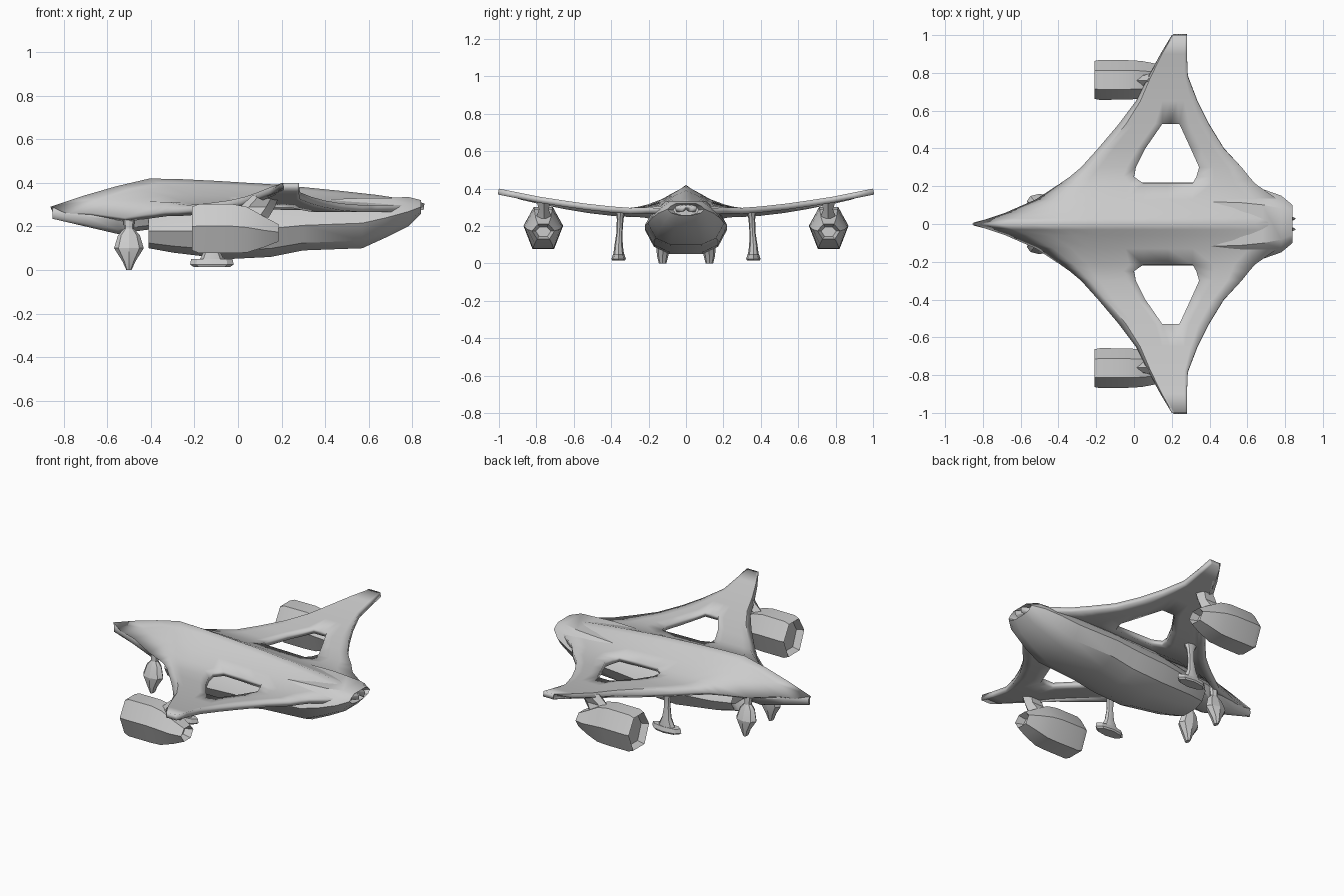
import bpy, bmesh, math

if "Cube" in bpy.data.objects:
    bpy.data.objects.remove(bpy.data.objects["Cube"])


def interp(pts, x):
    if x <= pts[0][0]:
        return pts[0][1]
    for (x0, v0), (x1, v1) in zip(pts, pts[1:]):
        if x <= x1:
            return v0 + (v1 - v0) * (x - x0) / (x1 - x0)
    return pts[-1][1]


def finish(name, bm, angle=35, recalc=True):
    if recalc:
        bmesh.ops.recalc_face_normals(bm, faces=bm.faces)
    me = bpy.data.meshes.new(name)
    bm.to_mesh(me)
    bm.free()
    ob = bpy.data.objects.new(name, me)
    bpy.context.collection.objects.link(ob)
    bpy.ops.object.select_all(action='DESELECT')
    ob.select_set(True)
    bpy.context.view_layer.objects.active = ob
    bpy.ops.object.shade_smooth_by_angle(angle=math.radians(angle))
    return ob


def loft(name, rings, angle=35):
    bm = bmesh.new()
    vs = [[bm.verts.new(p) for p in r] for r in rings]
    n = len(vs[0])
    for a, b in zip(vs, vs[1:]):
        for i in range(n):
            bm.faces.new((a[i], a[(i + 1) % n], b[(i + 1) % n], b[i]))
    bm.faces.new(vs[0])
    bm.faces.new(vs[-1])
    return finish(name, bm, angle)


def ring_z(cx, cy, z, rx, ry, n=8):
    return [(cx + rx * math.cos(2 * math.pi * i / n), cy + ry * math.sin(2 * math.pi * i / n), z)
            for i in range(n)]


# Delta wing and upper body: y, leading edge, hole front, hole rear, trailing edge
stations = [
    (0, -.86, .05, .31, .80), (.03, -.77, .05, .31, .855), (.06, -.68, .05, .31, .80),
    (.13, -.52, .05, .31, .76), (.215, -.39, .05, .31, .64), (.25, -.34, .0, .33, .61),
    (.30, -.28, .01, .345, .57), (.40, -.19, .06, .30, .475), (.53, -.08, .15, .24, .395),
    (.65, .01, .15, .23, .335), (.78, .075, .16, .23, .285), (.90, .14, .19, .24, .28),
    (1.0, .20, .23, .25, .28)]
ridge = [(-.86, .29), (-.65, .36), (-.42, .42), (-.2, .415), (.2, .39), (.6, .35), (.86, .31)]
base = [(0, .26), (.13, .265), (.25, .295), (.35, .30), (.5, .315), (.75, .35), (1, .40)]
half_width = [(-.86, .001), (-.68, .06), (-.52, .13), (-.39, .215), (-.31, .27)]
bm = bmesh.new()
rows = []
for y, le, hf, hr, te in stations:
    xs = [le + (hf - le) * i / 6 for i in range(6)] + [hf, (hf + hr) / 2]
    xs += [hr + (te - hr) * i / 3 for i in range(4)]
    row = []
    for i, x in enumerate(xs):
        b = interp(base, y)
        fall = max(0, 1 - y / interp(half_width, x))
        z = b + (interp(ridge, x) - b) * (1 if y == 0 else fall)
        if i == 0 and .1 < y < .95:
            z -= .025
        row.append(bm.verts.new((x, y, z)))
    rows.append(row)
for j in range(len(rows) - 1):
    for i in range(len(rows[0]) - 1):
        if i in (6, 7) and 4 <= j < 8:
            continue
        bm.faces.new((rows[j][i], rows[j][i + 1], rows[j + 1][i + 1], rows[j + 1][i]))
wing = finish("delta_wing", bm, 40, False)
m = wing.modifiers.new("mirror", 'MIRROR')
m.use_axis = (False, True, False)
s = wing.modifiers.new("thickness", 'SOLIDIFY')
s.thickness, s.offset = .032, -1

# Lower hull and nose underside: x, half width, bottom, top
section = [(.4, -1), (.78, -.7), (1, 0), (.85, .5), (.55, 1)]
section += [(-a, b) for a, b in reversed(section)]


def hull_ring(x, w, z0, z1):
    return [(x, a * w, (z0 + z1) / 2 + b * (z1 - z0) / 2) for a, b in section]


loft("lower_hull", [hull_ring(*r) for r in (
    (-.37, .11, .13, .25), (-.41, .14, .10, .26), (-.30, .18, .08, .28), (-.05, .22, .05, .31),
    (.15, .22, .06, .32), (.3, .22, .09, .32), (.57, .205, .10, .33), (.68, .185, .15, .33),
    (.78, .15, .20, .335), (.84, .10, .26, .32), (.80, .07, .26, .31))])
loft("nose_underside", [hull_ring(*r) for r in (
    (-.85, .008, .235, .285), (-.70, .045, .20, .29), (-.55, .09, .165, .30),
    (-.45, .11, .18, .31), (-.30, .12, .20, .31))])

for side, label in ((-1, "right"), (1, "left")):
    # Hexagonal engine pod with recessed ends
    def pod_ring(x, ry, rz, zc=.19):
        return [(x, side * .763 + ry * a, zc + rz * b) for a, b in
                ((1, .1), (.48, 1), (-.48, 1), (-1, .1), (-.55, -1), (.55, -1))]
    loft(label + "_engine_pod", [pod_ring(*r) for r in (
        (-.17, .08, .085), (-.21, .10, .10), (-.18, .106, .112), (-.03, .104, .113),
        (.04, .10, .105, .185), (.12, .085, .07, .175), (.185, .06, .04, .17),
        (.14, .04, .025, .17))])
    # Pylon joining pod to wing
    loft(label + "_pod_pylon", [ring_z(x, side * .76, z, rx, ry, 6) for x, z, rx, ry in (
        (.05, .24, .09, .05), (.09, .29, .08, .03), (.13, .345, .06, .05))])
    # Front landing leg with diamond-shaped fairing
    loft(label + "_nose_gear", [ring_z(-.50, side * y, z, rx, ry) for y, z, rx, ry in (
        (.10, .26, .03, .02), (.105, .19, .022, .018), (.11, .16, .05, .03),
        (.12, .10, .068, .04), (.125, .04, .03, .03), (.125, 0, .012, .02))], 25)
    # Main landing leg and skid
    loft(label + "_main_leg", [ring_z(-.12, side * y, z, rx, ry) for y, z, rx, ry in (
        (.35, .29, .05, .03), (.352, .24, .025, .018), (.355, .17, .02, .016),
        (.36, .10, .03, .022), (.36, .04, .06, .03))])
    loft(label + "_skid", [ring_z(-.12, side * .36, z, rx, ry) for z, rx, ry in (
        (.015, .085, .034), (.025, .10, .038), (.05, .095, .03))], 25)
